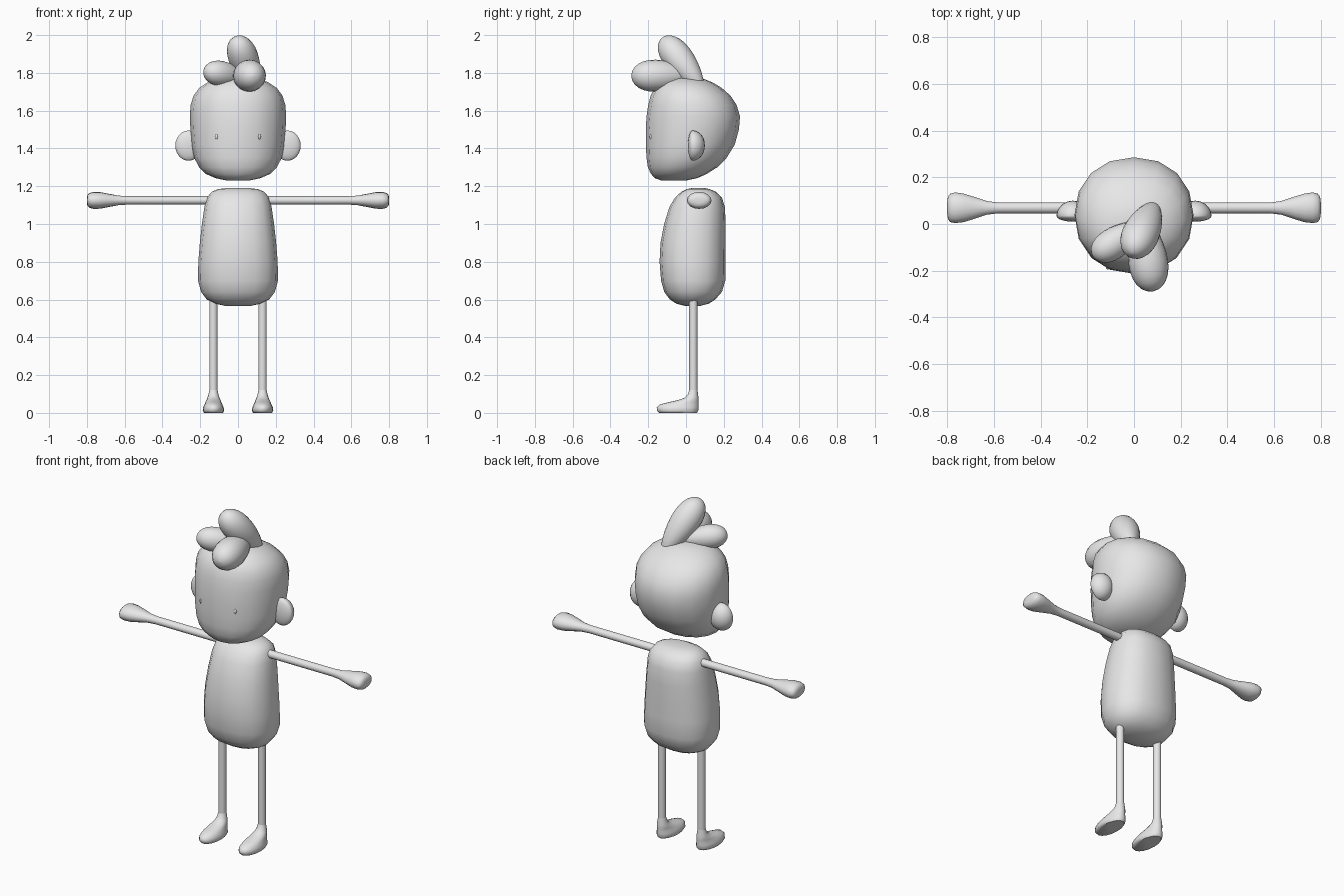
import bpy, bmesh, math
from mathutils import Vector

grey = bpy.data.materials.new("plain_grey")
grey.diffuse_color = (0.8, 0.8, 0.8, 1)


def finish(name, bm, mirror=False, angle=60):
    bmesh.ops.recalc_face_normals(bm, faces=bm.faces)
    mesh = bpy.data.meshes.new(name)
    bm.to_mesh(mesh)
    bm.free()
    mesh.materials.append(grey)
    ob = bpy.data.objects.new(name, mesh)
    bpy.context.collection.objects.link(ob)
    if mirror:
        ob.modifiers.new("Mirror", 'MIRROR')
    bpy.ops.object.select_all(action='DESELECT')
    ob.select_set(True)
    bpy.context.view_layer.objects.active = ob
    bpy.ops.object.shade_smooth_by_angle(angle=math.radians(angle))
    return ob


def skin(bm, rings):
    """Bridge rings of points and cap both ends."""
    rows = [[bm.verts.new(p) for p in ring] for ring in rings]
    n = len(rows[0])
    for a, b in zip(rows, rows[1:]):
        for i in range(n):
            j = (i + 1) % n
            bm.faces.new((a[i], a[j], b[j], b[i]))
    bm.faces.new(rows[0])
    bm.faces.new(rows[-1])


def power(v, e):
    return math.copysign(abs(v) ** e, v)


def loft(name, rows, sides=16, cx=0, square=2.0, along_x=False, mirror=False):
    """Rows are (height, half width, y front, y back)."""
    bm, rings, e = bmesh.new(), [], 2 / square
    for h, w, y0, y1 in rows:
        ring = []
        for i in range(sides):
            a = math.tau * i / sides
            u = cx + w * power(math.cos(a), e)
            y = (y0 + y1) / 2 + (y1 - y0) / 2 * power(math.sin(a), e)
            ring.append((h, y, u) if along_x else (u, y, h))
        rings.append(ring)
    skin(bm, rings)
    return finish(name, bm, mirror)


def tuft(name, root, tip, radius, sides=20, steps=14):
    """Drop shape, thicker towards the tip."""
    root, tip = Vector(root), Vector(tip)
    turn = (tip - root).to_track_quat('Z', 'Y')
    bm, rings = bmesh.new(), []
    for k in range(steps + 1):
        t = -math.cos(math.pi * (k + 0.15) / (steps + 0.3))
        r = radius * math.sqrt(1 - t * t) * (1 + 0.28 * t)
        c = root.lerp(tip, (t + 1) / 2)
        rings.append([c + turn @ Vector((r * math.cos(math.tau * i / sides),
                                         r * math.sin(math.tau * i / sides), 0))
                      for i in range(sides)])
    skin(bm, rings)
    finish(name, bm)


# Head: flat face, round back, sloping underside
loft("head", [
    (1.23, 0.06, -0.13, 0.00), (1.243, 0.12, -0.165, 0.06),
    (1.265, 0.17, -0.185, 0.11), (1.30, 0.205, -0.202, 0.165),
    (1.35, 0.232, -0.209, 0.215), (1.42, 0.246, -0.213, 0.258),
    (1.50, 0.252, -0.213, 0.28), (1.57, 0.255, -0.209, 0.286),
    (1.63, 0.251, -0.20, 0.268), (1.68, 0.235, -0.187, 0.235),
    (1.72, 0.205, -0.165, 0.19), (1.75, 0.16, -0.135, 0.14),
    (1.77, 0.11, -0.10, 0.09), (1.78, 0.05, -0.05, 0.05)], square=2.15)

# Torso: pear shape, straight back
loft("torso", [
    (0.565, 0.06, 0.0, 0.07), (0.578, 0.12, -0.05, 0.12),
    (0.60, 0.165, -0.085, 0.155), (0.64, 0.195, -0.115, 0.19),
    (0.70, 0.212, -0.132, 0.208), (0.80, 0.21, -0.14, 0.21),
    (0.90, 0.202, -0.135, 0.21), (1.00, 0.191, -0.116, 0.21),
    (1.09, 0.178, -0.088, 0.206), (1.14, 0.165, -0.058, 0.19),
    (1.17, 0.14, -0.025, 0.16), (1.185, 0.105, 0.005, 0.125),
    (1.19, 0.06, 0.03, 0.10)], square=2.3)

# Arms with mitten hands
loft("arm", [
    (0.12, 0.022, 0.046, 0.092), (0.58, 0.022, 0.046, 0.092),
    (0.63, 0.025, 0.04, 0.098), (0.69, 0.036, 0.02, 0.118),
    (0.73, 0.044, 0.008, 0.13), (0.765, 0.045, 0.004, 0.135),
    (0.787, 0.039, 0.008, 0.13), (0.797, 0.029, 0.022, 0.116),
    (0.80, 0.014, 0.045, 0.092)], cx=1.125, along_x=True, mirror=True)

# Legs and feet
loft("leg", [(0.09, 0.022, 0.017, 0.061), (0.62, 0.022, 0.017, 0.061)],
     cx=0.13, mirror=True)
loft("foot", [
    (0.0, 0.05, -0.143, 0.058), (0.012, 0.057, -0.154, 0.065),
    (0.03, 0.054, -0.155, 0.067), (0.045, 0.047, -0.138, 0.067),
    (0.057, 0.042, -0.09, 0.067), (0.068, 0.037, -0.04, 0.067),
    (0.08, 0.032, -0.008, 0.066), (0.095, 0.027, 0.008, 0.064),
    (0.12, 0.022, 0.017, 0.061)], cx=0.13, mirror=True)

# Ears: round lobes, flat in front and domed behind
bm = bmesh.new()
bmesh.ops.create_uvsphere(bm, u_segments=20, v_segments=12, radius=1)
for v in bm.verts:
    x, y, z = v.co
    v.co = (0.262 + 0.07 * x, 0.035 + (0.065 if y > 0 else 0.025) * y, 1.415 + 0.08 * z)
finish("ear", bm, mirror=True)

# Eyes: tiny ovals flush with the face
bm = bmesh.new()
bmesh.ops.create_uvsphere(bm, u_segments=12, v_segments=8, radius=1)
for v in bm.verts:
    x, y, z = v.co
    v.co = (0.112 + 0.009 * x, -0.183 + 0.012 * y, 1.462 + 0.016 * z)
finish("eye", bm, mirror=True)

# Hair tufts
tuft("top_tuft", (0.09, 0.085, 1.715), (-0.01, -0.125, 1.985), 0.077)
tuft("front_tuft", (0.03, 0.04, 1.785), (0.08, -0.289, 1.785), 0.082)
tuft("side_tuft", (0.04, 0.0, 1.775), (-0.175, -0.14, 1.81), 0.065)
